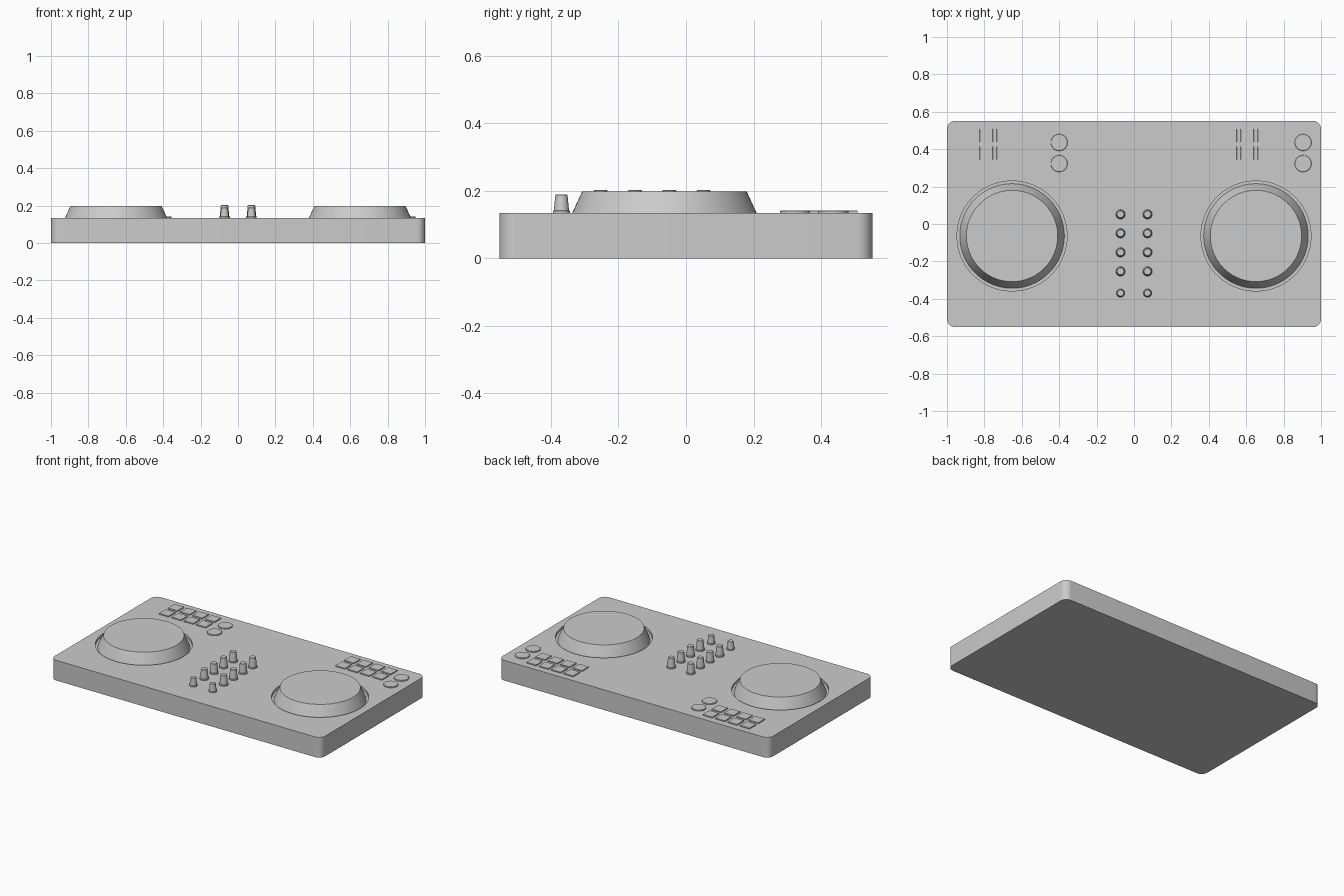
import bpy, bmesh, math
from mathutils import Matrix

if "Cube" in bpy.data.objects:
    bpy.data.objects.remove(bpy.data.objects["Cube"], do_unlink=True)

DECK = 0.135          # height of the casing's top
WHEEL_X, WHEEL_Y = 0.652, -0.064

grey = bpy.data.materials.new("plain_grey")
grey.use_nodes = True
grey.diffuse_color = (0.6, 0.6, 0.6, 1)
grey.node_tree.nodes["Principled BSDF"].inputs["Base Color"].default_value = (0.6, 0.6, 0.6, 1)


def finish(bm, name, loc=(0, 0, 0)):
    bmesh.ops.recalc_face_normals(bm, faces=bm.faces)
    mesh = bpy.data.meshes.new(name)
    bm.to_mesh(mesh)
    bm.free()
    mesh.materials.append(grey)
    obj = bpy.data.objects.new(name, mesh)
    obj.location = loc
    bpy.context.collection.objects.link(obj)
    return obj


def smooth(obj):
    bpy.ops.object.select_all(action="DESELECT")
    obj.select_set(True)
    bpy.context.view_layer.objects.active = obj
    bpy.ops.object.shade_smooth_by_angle(angle=math.radians(30))


def turned(name, profile, loc, sides=32):
    """Closed solid of revolution from (radius, height) points, bottom to top."""
    bm = bmesh.new()
    rings = [[bm.verts.new((r * math.cos(a), r * math.sin(a), z))
              for a in (math.tau * i / sides for i in range(sides))]
             for r, z in profile]
    for low, high in zip(rings, rings[1:]):
        for i in range(sides):
            j = (i + 1) % sides
            bm.faces.new((low[i], low[j], high[j], high[i]))
    bm.faces.new(rings[0][::-1])
    bm.faces.new(rings[-1])
    return finish(bm, name, loc)


def block(name, size, loc, radius, segments, upright_only):
    """Box standing on loc, with rounded vertical corners or softened top edges."""
    bm = bmesh.new()
    bmesh.ops.create_cube(bm, size=1, matrix=Matrix.Translation((0, 0, size[2] / 2))
                          @ Matrix.Diagonal((*size, 1)))
    if upright_only:
        edges = [e for e in bm.edges if abs(e.verts[0].co.z - e.verts[1].co.z) > 1e-4]
    else:
        edges = [e for e in bm.edges if all(v.co.z > size[2] / 2 for v in e.verts)]
    bmesh.ops.bevel(bm, geom=edges, offset=radius, segments=segments,
                    profile=0.5, affect="EDGES")
    return finish(bm, name, loc)


# Casing with a round well for each wheel
casing = block("casing", (2, 1.104, DECK), (0, 0, 0), 0.045, 8, True)
for x in (-WHEEL_X, WHEEL_X):
    cutter = turned("well_cutter", [(0.294, DECK - 0.018), (0.294, DECK + 0.1)],
                    (x, WHEEL_Y, 0), 96)
    cutter.hide_render = True
    cut = casing.modifiers.new("well", "BOOLEAN")
    cut.operation, cut.solver, cut.object = "DIFFERENCE", "EXACT", cutter
    bpy.context.view_layer.objects.active = casing
    bpy.ops.object.modifier_apply(modifier=cut.name)
    bpy.data.objects.remove(cutter, do_unlink=True)
smooth(casing)

# Each deck: wheel, eight square pads and two round buttons
for side, x in (("right", -WHEEL_X), ("left", WHEEL_X)):
    smooth(turned(f"{side}_wheel", [(0.281, DECK - 0.022), (0.273, DECK), (0.244, 0.198)],
                  (x, WHEEL_Y, 0), 96))
    for row, y in enumerate((0.473, 0.38)):
        for col in range(4):
            block(f"{side}_pad_{row}_{col}", (0.071, 0.071, 0.008),
                  (x - 0.138 + 0.0915 * col, y, DECK - 0.001), 0.001, 1, False)
    for n, y in enumerate((0.436, 0.323)):
        smooth(turned(f"{side}_round_button_{n}", [(0.045, 0), (0.045, 0.005), (0.043, 0.007)],
                      (x + 0.252, y, DECK), 48))

# Mixer knobs: four tall pairs and one short pair, each with a flared foot
KNOB = [(0.028, 0), (0.028, 0.007), (0.025, 0.009), (0.020, 0.066), (0.018, 0.068)]
for x in (-0.072, 0.072):
    for n, y in enumerate((0.052, -0.049, -0.151, -0.253, -0.369)):
        scale = 1 if n < 4 else 0.8
        profile = [(r * (0.9 if n == 4 else 1), z * scale) for r, z in KNOB]
        smooth(turned(f"knob_{n}", profile, (x, y, DECK)))
